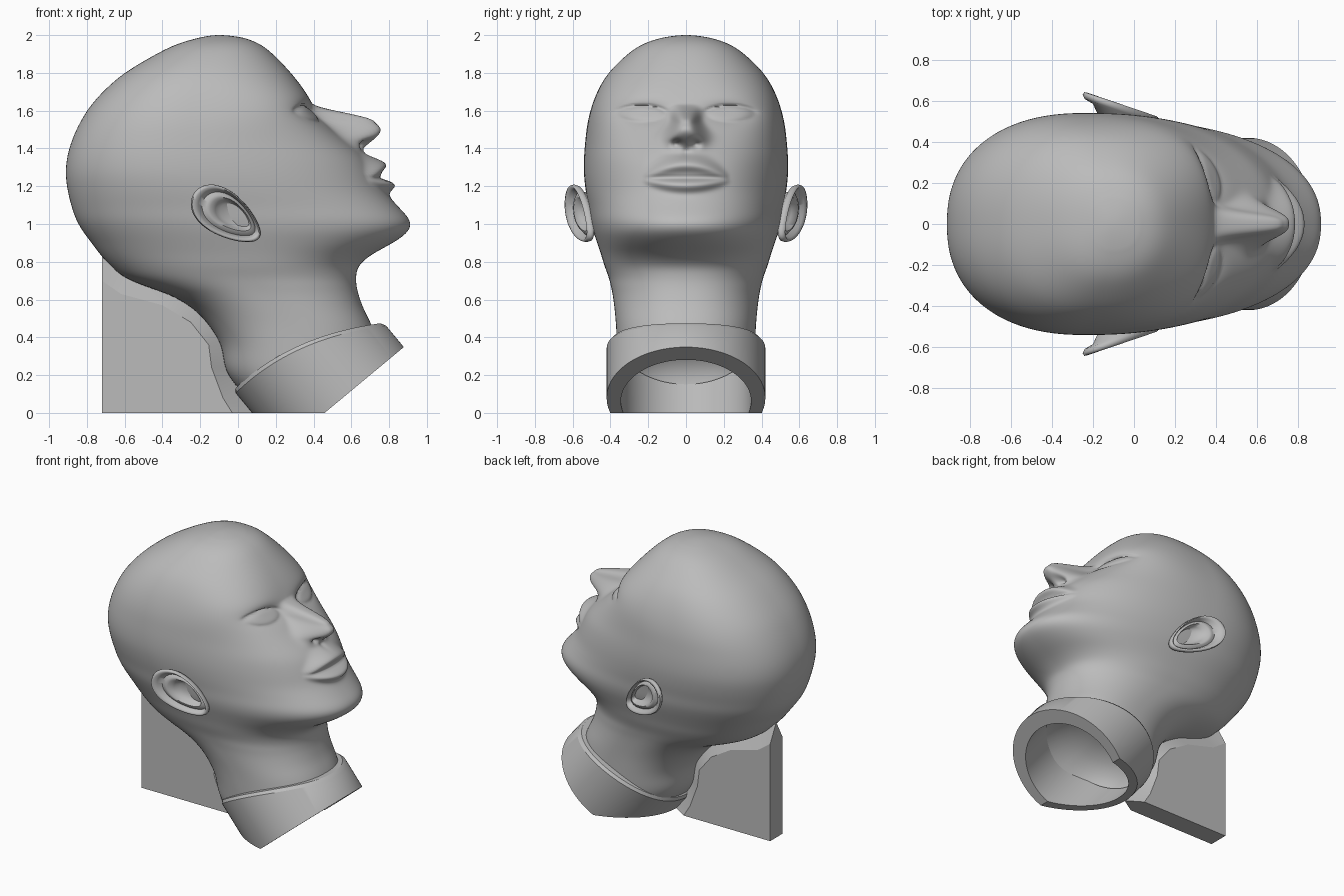
import bpy, bmesh
from math import sin, cos, pi, exp, radians
from mathutils import Vector

cube = bpy.data.objects.get("Cube")
if cube:
    bpy.data.objects.remove(cube, do_unlink=True)

grey = bpy.data.materials.new("plain_grey")
grey.use_nodes = True
grey.diffuse_color = (0.5, 0.5, 0.5, 1)
grey.node_tree.nodes["Principled BSDF"].inputs["Base Color"].default_value = (0.5, 0.5, 0.5, 1)


def finish(bm, name, angle):
    """Turn a bmesh into a shaded, coloured object."""
    bmesh.ops.recalc_face_normals(bm, faces=bm.faces)
    mesh = bpy.data.meshes.new(name)
    bm.to_mesh(mesh)
    bm.free()
    mesh.materials.append(grey)
    obj = bpy.data.objects.new(name, mesh)
    bpy.context.collection.objects.link(obj)
    bpy.ops.object.select_all(action='DESELECT')
    obj.select_set(True)
    bpy.context.view_layer.objects.active = obj
    bpy.ops.object.shade_smooth_by_angle(angle=radians(angle))


def loft(rings, closed=False):
    """Skin a list of equal rings of points, capped or joined end to end."""
    bm = bmesh.new()
    loops = [[bm.verts.new(p) for p in ring] for ring in rings]
    pairs = list(zip(loops, loops[1:]))
    if closed:
        pairs.append((loops[-1], loops[0]))
    else:
        bm.faces.new(loops[0])
        bm.faces.new(loops[-1])
    for a, b in pairs:
        n = len(a)
        for i in range(n):
            j = (i + 1) % n
            bm.faces.new((a[i], a[j], b[j], b[i]))
    return bm


def cut(bm, point, normal):
    """Remove everything on the normal's side, close the hole, return the cap."""
    geom = bm.verts[:] + bm.edges[:] + bm.faces[:]
    bmesh.ops.bisect_plane(bm, geom=geom, plane_co=point, plane_no=normal, clear_outer=True)
    rim = [e for e in bm.edges if e.is_boundary]
    return bmesh.ops.holes_fill(bm, edges=rim, sides=0)["faces"]


def catmull(a, b, c, d, t):
    return [0.5 * (2*q + (r - p)*t + (2*p - 5*q + 4*r - s)*t*t + (3*q - p - 3*r + s)*t**3)
            for p, q, r, s in zip(a, b, c, d)]


def ramp(v, lo, hi):
    t = min(1, max(0, (v - lo) / (hi - lo)))
    return t * t * (3 - 2 * t)


def bell(v, centre, width):
    return exp(-((v - centre) / width) ** 2)


# Head slices: height, back x, front x, widest x, half width
SLICES = [
    (2.00, -.10, -.10, -.10, 0), (1.985, -.21, .03, -.10, .13),
    (1.95, -.33, .12, -.12, .235), (1.89, -.45, .195, -.15, .32),
    (1.80, -.60, .28, -.19, .41), (1.71, -.705, .35, -.22, .465),
    (1.62, -.785, .405, -.24, .50), (1.53, -.84, .47, -.25, .522),
    (1.44, -.88, .58, -.25, .533), (1.35, -.905, .68, -.24, .54),
    (1.26, -.912, .735, -.22, .54), (1.17, -.90, .78, -.18, .53),
    (1.09, -.88, .85, -.14, .515), (1.02, -.855, .91, -.10, .505),
    (.96, -.82, .90, -.06, .49), (.90, -.775, .82, -.03, .47),
    (.84, -.73, .71, 0, .45), (.78, -.675, .64, .02, .432),
    (.72, -.605, .625, .05, .41), (.67, -.49, .628, .10, .397),
    (.62, -.35, .64, .14, .387), (.55, -.235, .665, .20, .378),
    (.46, -.15, .71, .26, .37), (.35, -.085, .74, .30, .365),
    (.22, -.065, .75, .35, .36), (.10, .03, .75, .40, .35), (0, .13, .75, .45, .33)]


def face_relief(y, z):
    """Forward offset of the facial features."""
    y = abs(y)
    # nose with wings and nostrils
    width = .062 + .045 * ramp(z, 1.56, 1.44)
    nose = .26 * ramp(z, 1.64, 1.545) * ramp(z, 1.36, 1.52)
    d = nose * exp(-(y / width) ** 3.2)
    d -= .05 * bell(y, .05, .025) * bell(z, 1.425, .022)
    # lips that taper into the mouth corners
    span = max(0, 1 - (y / .23) ** 2)
    d += .08 * span * bell(z, 1.24 + .078 * span, .018 + .028 * span)
    d += .068 * span * bell(z, 1.235 - .027 * span, .018 + .02 * span)
    d -= .022 * span ** .5 * bell(z, 1.243, .013)
    d -= .012 * bell(y, 0, .02) * bell(z, 1.38, .025)
    # eye sockets, eyeballs and upper lid folds
    e = ((y - .235) / .125) ** 2 + ((z - 1.583) / .042) ** 2
    d -= .05 * bell(y, .22, .13) * bell(z, 1.59, .05)
    d += .035 * max(0, 1 - e)
    d -= .01 * bell(e, 1.15, .3) * ramp(z, 1.57, 1.61)
    return d


# Collar frame: axis along the neck, slope across it
axis = Vector((-.64, 0, .77)).normalized()
slope = Vector((.77, 0, .64)).normalized()
collar_base = Vector((.555, 0, .08))

# Head and neck
first = SLICES[1]
keys = [(first[0], first[2], first[1], first[3], -first[4])] + SLICES + [SLICES[-1]]
STEPS, AROUND = 11, 200
fine = [catmull(*keys[k:k + 4], step / STEPS)
        for k in range(len(SLICES) - 1) for step in range(STEPS)][1:]
fine.append(list(SLICES[-1]))
for _ in range(24):
    # even out the slices so the skin flows
    fine[STEPS:-1] = [[(p + 2 * q + r) / 4 for p, q, r in zip(fine[i - 1], fine[i], fine[i + 1])]
                      for i in range(STEPS, len(fine) - 1)]
rings = []
for z, back, front, mid, half in fine:
    power = 2.25 + .65 * bell(z, 1.63, .16)
    ring = []
    for i in range(AROUND):
        phi = 2 * pi * i / AROUND
        a = phi - .35 * sin(phi)          # denser towards the face
        c, s = cos(a), sin(a)
        p = power if c > 0 else 2.3
        r = (abs(c) ** p + abs(s) ** p) ** (-1 / p)
        y = half * r * s
        x = mid + r * c * (front - mid if c > 0 else mid - back)
        if c > 0 and 1.05 < z < 1.8:
            x += face_relief(y, z) * ramp(c, 0, .4)
        ring.append((x, y, z))
    rings.append(ring)
head = loft(rings)
cap = cut(head, collar_base + axis * .27, -(axis + slope * .3))

# Domed hollow in the neck
for scale, lift in ((.93, .06), (.85, .06), (.75, .05), (.5, .03)):
    cap = bmesh.ops.extrude_discrete_faces(head, faces=cap)["faces"]
    centre = cap[0].calc_center_median()
    for v in cap[0].verts:
        v.co = centre + (v.co - centre) * scale + axis * lift
finish(head, "head", 75)


# Collar: open tube with a sloping rim, trimmed flat on the ground
def collar_ring(radius, shift=0, drop=None):
    ring = []
    for i in range(96):
        a = 2 * pi * i / 96
        u = radius * cos(a) + shift
        t = 0 if drop is None else .36 - .28 * u - .43 * u * u - drop
        ring.append(collar_base + slope * u + axis * t + Vector((0, radius * sin(a), 0)))
    return ring


collar = loft([collar_ring(.42), collar_ring(.42, 0, .02), collar_ring(.405, 0, 0),
               collar_ring(.345, -.03, 0), collar_ring(.345, -.03)], closed=True)
cut(collar, (0, 0, 0), (0, 0, -1))
finish(collar, "neck_collar", 30)

# Ears: egg-shaped shells with helix rim, inner fold and concha
EAR_PROFILE = [(.8, -.035), (.96, -.025), (1, -.008), (.97, .008), (.91, .01), (.84, 0),
               (.76, -.025), (.67, -.012), (.58, -.008), (.48, -.035), (.38, -.055), (.15, -.06)]
for side, name in ((1, "left_ear"), (-1, "right_ear")):
    def ear_ring(scale, lift, root=False):
        ring = []
        for i in range(56):
            a = 2 * pi * i / 56
            along = .21 * scale * cos(a)
            across = .115 * scale * sin(a) * (1 - .25 * cos(a))
            x = -.06 + .82 * along + .57 * across + .06 * (1 - scale)
            z = 1.045 - .57 * along + .82 * across
            y = .42 if root else .525 + .34 * (.08 - x) + lift
            ring.append((x, side * y, z))
        return ring
    ear = loft([ear_ring(.5, 0, True)] + [ear_ring(s, h) for s, h in EAR_PROFILE])
    finish(ear, name, 70)

# Support block: thin plate with a ridged top that follows the nape
shoulder = [(-.72, .70), (-.62, .63), (-.4, .57), (-.25, .48),
            (-.155, .36), (-.14, .24), (-.08, .08), (-.03, 0)]
ridge = [(-.72, .83), (-.58, .74), (-.34, .66), (-.18, .54),
         (-.07, .40), (-.05, .24), (0, .12), (.08, 0)]
bm = bmesh.new()
top = [bm.verts.new((x, 0, z)) for x, z in ridge]
sides = []
for y in (-.07, .07):
    edge = [bm.verts.new((x, y, z)) for x, z in shoulder]
    foot = bm.verts.new((-.72, y, 0))
    bm.faces.new([foot] + edge)
    for i in range(len(edge) - 1):
        bm.faces.new((edge[i], edge[i + 1], top[i + 1], top[i]))
    sides.append((edge, foot))
(edge_a, foot_a), (edge_b, foot_b) = sides
bm.faces.new((foot_a, edge_a[0], top[0], edge_b[0], foot_b))
bm.faces.new((foot_a, edge_a[-1], top[-1], edge_b[-1], foot_b))
finish(bm, "support_block", 20)
